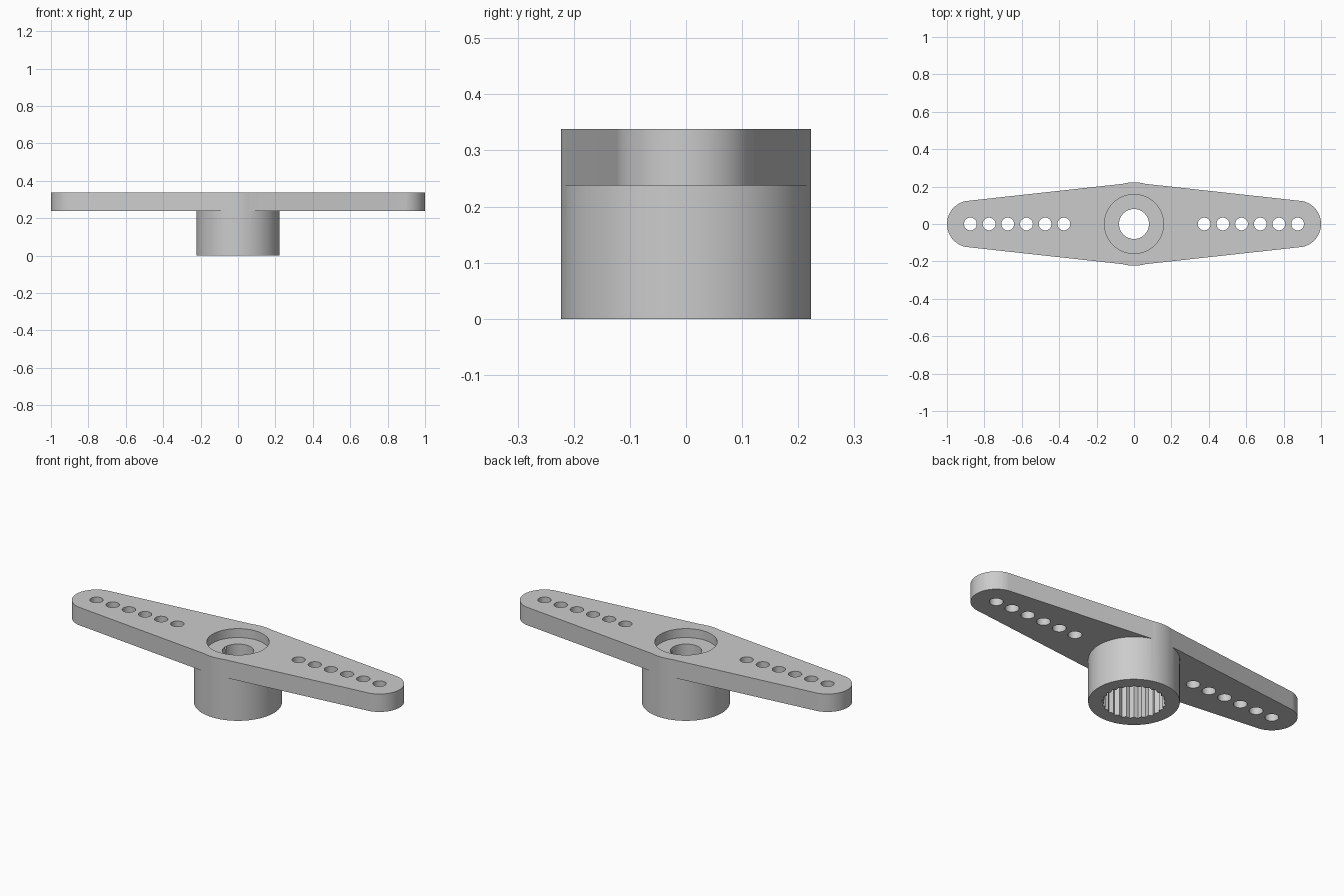
import bpy, bmesh
from math import sin, cos, pi, radians, atan2

cube = bpy.data.objects.get("Cube")
if cube:
    bpy.data.objects.remove(cube, do_unlink=True)

TOP, ARM_BOTTOM = 0.338, 0.238
HUB_R, TIP_R, TIP_X = 0.223, 0.125, 0.875

grey = bpy.data.materials.new("light grey plastic")
grey.use_nodes = True
grey.diffuse_color = (0.6, 0.6, 0.6, 1)
grey.node_tree.nodes["Principled BSDF"].inputs["Base Color"].default_value = (0.6, 0.6, 0.6, 1)


def prism(name, outline, z0, z1):
    """Extrude a closed outline from z0 up to z1."""
    bm = bmesh.new()
    face = bm.faces.new([bm.verts.new((x, y, z0)) for x, y in outline])
    out = bmesh.ops.extrude_face_region(bm, geom=[face])
    moved = [v for v in out["geom"] if isinstance(v, bmesh.types.BMVert)]
    bmesh.ops.translate(bm, verts=moved, vec=(0, 0, z1 - z0))
    bmesh.ops.recalc_face_normals(bm, faces=bm.faces)
    mesh = bpy.data.meshes.new(name)
    bm.to_mesh(mesh)
    bm.free()
    mesh.materials.append(grey)
    obj = bpy.data.objects.new(name, mesh)
    bpy.context.collection.objects.link(obj)
    return obj


def circle(r, n, cx=0):
    return [(cx + r * cos(2 * pi * i / n), r * sin(2 * pi * i / n)) for i in range(n)]


def combine(target, other, operation):
    """Apply a boolean and remove the helper."""
    other.hide_render = True
    mod = target.modifiers.new(operation.lower(), "BOOLEAN")
    mod.operation, mod.solver, mod.object = operation, "EXACT", other
    bpy.context.view_layer.objects.active = target
    bpy.ops.object.modifier_apply(modifier=mod.name)
    bpy.data.objects.remove(other, do_unlink=True)


# Double arm: tapered sides with rounded tips
a = radians(78.5)
steps = 32
tip = [(TIP_X + TIP_R * cos(t), TIP_R * sin(t))
       for t in (-a + 2 * a * i / steps for i in range(steps + 1))]
apex = 0.2214
outline = tip + [(0, apex)] + [(-x, -y) for x, y in tip] + [(0, -apex)]
horn = prism("double_arm_horn", outline, ARM_BOTTOM, TOP)

# Hub
combine(horn, prism("hub", circle(HUB_R, 96), 0, TOP), "UNION")

# Screw head recess, screw hole and toothed shaft socket
combine(horn, prism("recess_cutter", circle(0.158, 64), 0.288, 0.5), "DIFFERENCE")
combine(horn, prism("screw_hole_cutter", circle(0.08, 48), 0.1, 0.4), "DIFFERENCE")
teeth = 25
spline = []
for i in range(teeth * 2):
    r = 0.158 if i % 2 else 0.146
    t = pi * i / teeth
    spline.append((r * cos(t), r * sin(t)))
combine(horn, prism("socket_cutter", spline, -0.1, 0.2), "DIFFERENCE")

# Row of linkage holes along each arm
for side in (-1, 1):
    for i in range(6):
        x = side * (0.375 + 0.1 * i)
        combine(horn, prism("hole_cutter", circle(0.034, 32, x), 0.1, 0.5), "DIFFERENCE")

# Smooth round walls, keep edges crisp
bpy.ops.object.select_all(action="DESELECT")
horn.select_set(True)
bpy.context.view_layer.objects.active = horn
bpy.ops.object.shade_smooth_by_angle(angle=radians(25))
